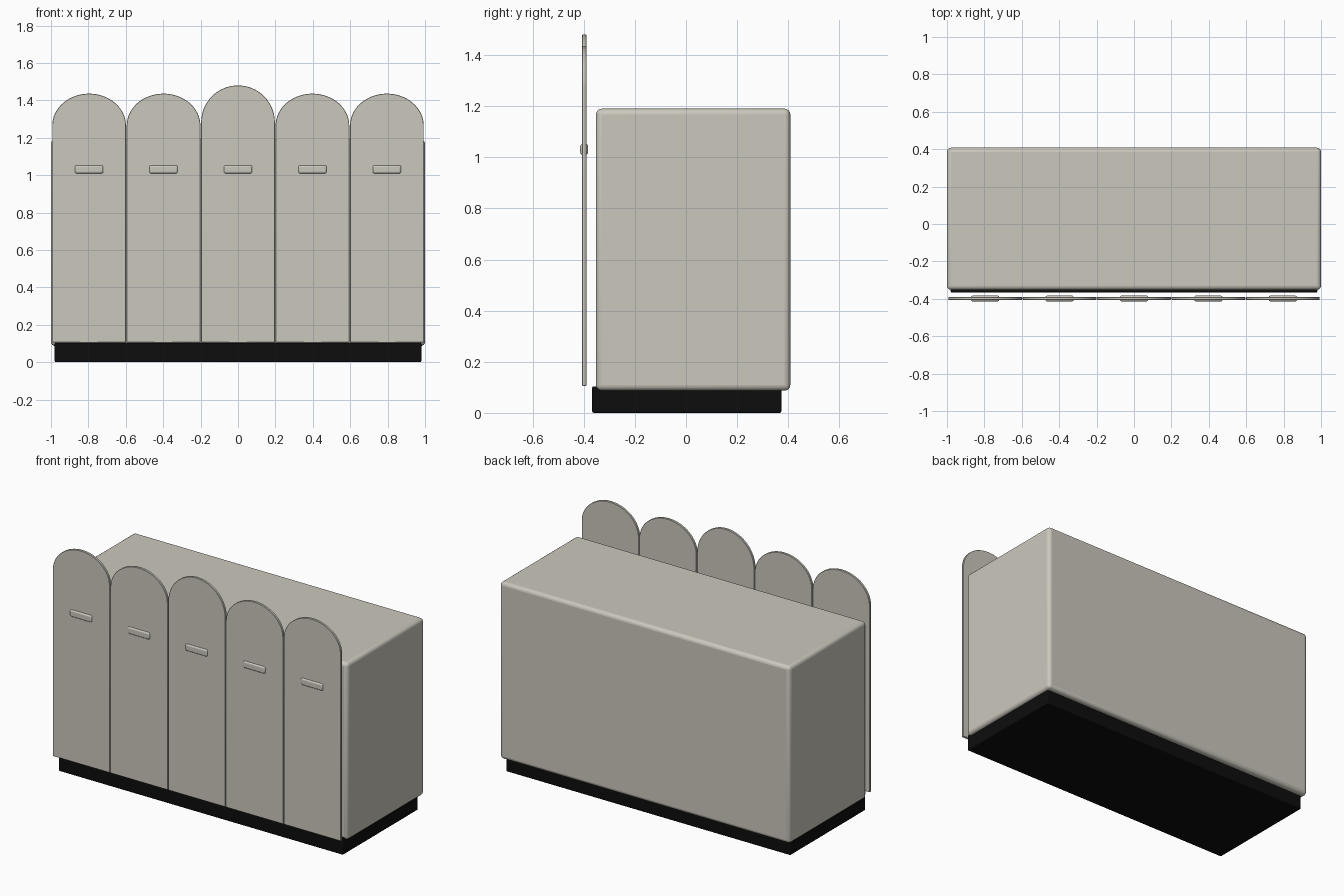
import bpy, bmesh, math

old = bpy.data.objects.get("Cube")
if old:
    bpy.data.objects.remove(old, do_unlink=True)


def material(name, rgb, rough=0.6):
    m = bpy.data.materials.new(name)
    m.use_nodes = True
    m.diffuse_color = (*rgb, 1)
    bsdf = m.node_tree.nodes["Principled BSDF"]
    bsdf.inputs["Base Color"].default_value = (*rgb, 1)
    bsdf.inputs["Roughness"].default_value = rough
    return m


stone = material("warm light grey", (0.60, 0.575, 0.51))
black = material("black", (0.004, 0.004, 0.004))


def finish(name, bm, mat, bevel, segments):
    bmesh.ops.recalc_face_normals(bm, faces=bm.faces)
    mesh = bpy.data.meshes.new(name)
    bm.to_mesh(mesh)
    bm.free()
    mesh.materials.append(mat)
    ob = bpy.data.objects.new(name, mesh)
    bpy.context.collection.objects.link(ob)
    if bevel:
        mod = ob.modifiers.new("Rounded edges", 'BEVEL')
        mod.width = bevel
        mod.segments = segments
        mod.limit_method = 'ANGLE'
        mod.angle_limit = math.radians(40)
    bpy.ops.object.select_all(action='DESELECT')
    bpy.context.view_layer.objects.active = ob
    ob.select_set(True)
    bpy.ops.object.shade_smooth_by_angle(angle=math.radians(35))
    return ob


def box(name, lo, hi, mat, bevel, segments=4):
    bm = bmesh.new()
    bmesh.ops.create_cube(bm, size=1)
    for v in bm.verts:
        v.co = [(a + b) / 2 + c * (b - a) for a, b, c in zip(lo, hi, v.co)]
    return finish(name, bm, mat, bevel, segments)


def arched_panel(name, x, half, bottom, spring, top, y0, y1, mat):
    # Straight sides with an elliptical arch on top, extruded along y
    pts = [(x - half, bottom), (x + half, bottom)]
    n = 32
    for i in range(n + 1):
        a = math.pi * i / n
        pts.append((x + half * math.cos(a), spring + (top - spring) * math.sin(a)))
    bm = bmesh.new()
    face = bm.faces.new([bm.verts.new((px, y0, pz)) for px, pz in pts])
    out = bmesh.ops.extrude_face_region(bm, geom=[face])
    for v in out["geom"]:
        if isinstance(v, bmesh.types.BMVert):
            v.co.y = y1
    return finish(name, bm, mat, 0.002, 1)


# Cabinet body and recessed plinth
box("cabinet_body", (-1, -0.352, 0.087), (1, 0.408, 1.19), stone, 0.022)
box("plinth", (-0.98, -0.367, 0), (0.98, 0.373, 0.104), black, 0.006, 2)

# Five arched door panels, the middle one taller, each with a slim pull
for i in range(5):
    x = (i - 2) * 0.398
    spring, top = (1.283, 1.48) if i == 2 else (1.265, 1.436)
    arched_panel(f"door_panel_{i + 1}", x, 0.197, 0.105, spring, top,
                 -0.406, -0.39, stone)
    box(f"door_handle_{i + 1}", (x - 0.076, -0.414, 1.009),
        (x + 0.076, -0.383, 1.053), stone, 0.010, 3)
